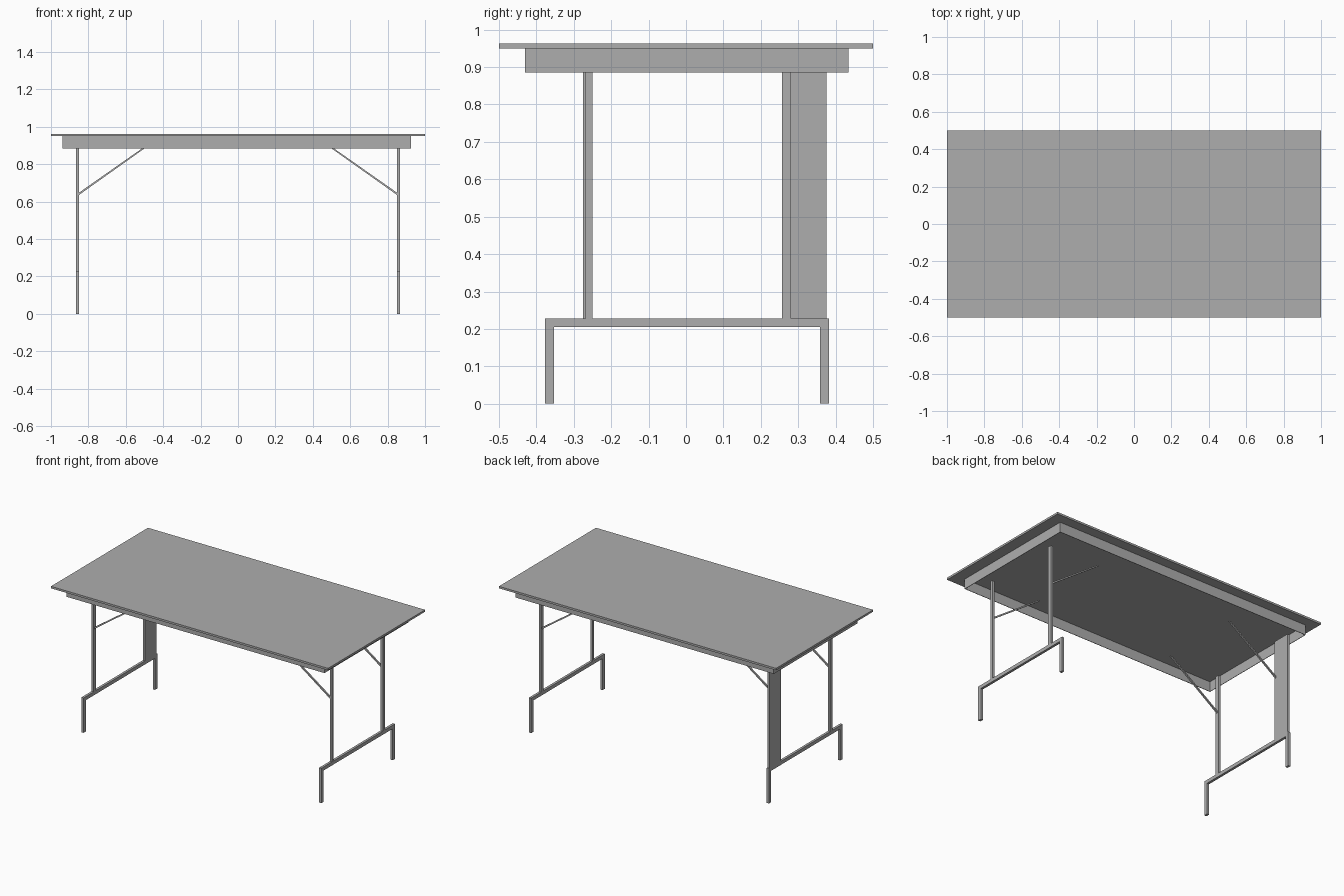
import bpy
import bmesh
from mathutils import Vector

default = bpy.data.objects.get("Cube")
if default:
    bpy.data.objects.remove(default, do_unlink=True)

grey = bpy.data.materials.new("plain grey")
grey.use_nodes = True
COLOUR = (0.42, 0.42, 0.42, 1)
grey.diffuse_color = COLOUR
grey.node_tree.nodes["Principled BSDF"].inputs["Base Color"].default_value = COLOUR


def finish(name, bm):
    """Turn a bmesh into a flat-shaded grey object."""
    mesh = bpy.data.meshes.new(name)
    bmesh.ops.recalc_face_normals(bm, faces=bm.faces)
    bm.to_mesh(mesh)
    bm.free()
    mesh.materials.append(grey)
    obj = bpy.data.objects.new(name, mesh)
    bpy.context.collection.objects.link(obj)
    return obj


def box(name, x, y, z):
    """Box from (low, high) pairs on each axis."""
    bm = bmesh.new()
    bmesh.ops.create_cube(bm, size=1)
    for v in bm.verts:
        v.co = Vector([(a + b) / 2 + c * (b - a) for (a, b), c in zip((x, y, z), v.co)])
    return finish(name, bm)


def prism(name, outline, y):
    """Extrude an outline in the xz plane between two y values."""
    bm = bmesh.new()
    face = bm.faces.new([bm.verts.new((px, y[0], pz)) for px, pz in outline])
    ext = bmesh.ops.extrude_face_region(bm, geom=[face])["geom"]
    moved = [g for g in ext if isinstance(g, bmesh.types.BMVert)]
    bmesh.ops.translate(bm, verts=moved, vec=(0, y[1] - y[0], 0))
    return finish(name, bm)


# Heights shared by several parts
TOP, UNDER, APRON = 0.963, 0.95, 0.885
BAR_LOW, BAR_HIGH = 0.205, 0.228

# Table top
box("table_top", (-1, 1), (-0.5, 0.5), (UNDER, TOP))

# Open frame of thin boards under the top
X0, X1, Y0, Y1, T = -0.938, 0.925, -0.43, 0.435, 0.003
box("apron_front", (X0, X1), (Y0, Y0 + T), (APRON, UNDER))
box("apron_back", (X0, X1), (Y1 - T, Y1), (APRON, UNDER))
box("apron_right", (X0, X0 + T), (Y0 + T, Y1 - T), (APRON, UNDER))
box("apron_left", (X1 - T, X1), (Y0 + T, Y1 - T), (APRON, UNDER))

# Leg frames at both ends
for side, s in (("left", 1), ("right", -1)):
    xr = sorted((s * 0.85, s * 0.866))
    box(f"{side}_cross_bar", xr, (-0.377, 0.382), (BAR_LOW, BAR_HIGH))
    box(f"{side}_front_foot", xr, (-0.377, -0.353), (0, BAR_LOW))
    box(f"{side}_back_foot", xr, (0.358, 0.382), (0, BAR_LOW))
    front_y = (-0.268, -0.25) if s > 0 else (-0.275, -0.25)
    box(f"{side}_front_post", xr, front_y, (BAR_HIGH, APRON))
    # The right back post is widened into a panel
    back_y = (0.256, 0.281) if s > 0 else (0.256, 0.35)
    box(f"{side}_back_post", xr, back_y, (BAR_HIGH, APRON))
    if s < 0:
        box("right_panel_edge", xr, (0.35, 0.375), (BAR_HIGH, APRON))
    # Slanted braces from the posts up to the frame
    slope = [(s * 0.85, 0.636), (s * 0.85, 0.648), (s * 0.508, 0.888), (s * 0.495, 0.888)]
    for end, y in (("front", -0.262), ("back", 0.268)):
        prism(f"{side}_{end}_brace", slope, (y - 0.005, y + 0.005))
